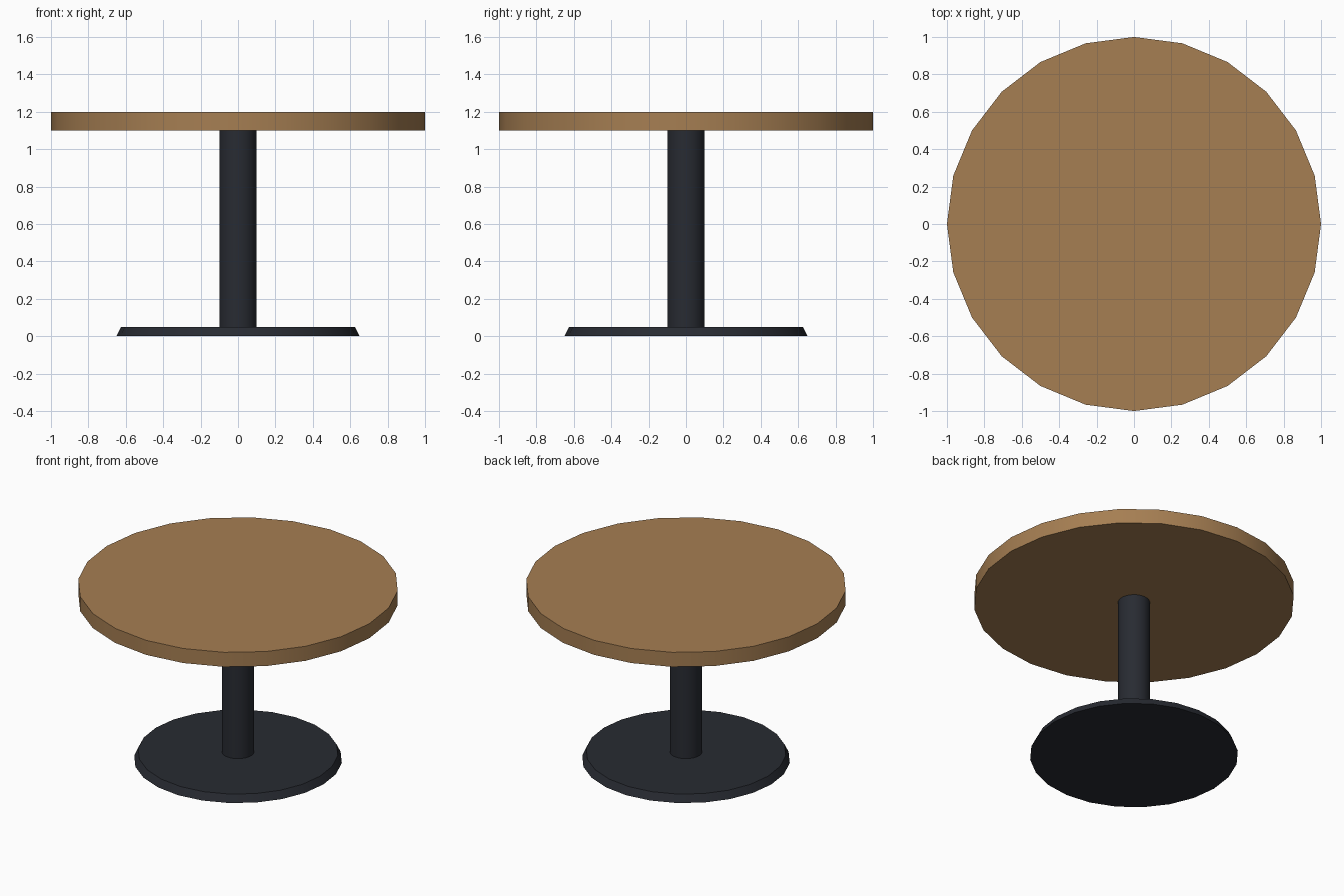
import bpy
import math

if "Cube" in bpy.data.objects:
    bpy.data.objects.remove(bpy.data.objects["Cube"])


def material(name, color):
    mat = bpy.data.materials.new(name)
    mat.diffuse_color = (*color, 1.0)
    mat.use_nodes = True
    mat.node_tree.nodes["Principled BSDF"].inputs["Base Color"].default_value = mat.diffuse_color
    return mat


def disc(name, r_bottom, r_top, z0, z1, mat, sides=24):
    bpy.ops.mesh.primitive_cone_add(
        vertices=sides, radius1=r_bottom, radius2=r_top,
        depth=z1 - z0, location=(0, 0, (z0 + z1) / 2))
    obj = bpy.context.object
    obj.name = name
    obj.data.materials.append(mat)
    bpy.ops.object.shade_smooth_by_angle(angle=math.radians(30))
    return obj


wood = material("wood", (0.38, 0.21, 0.085))
metal = material("dark_metal", (0.021, 0.024, 0.032))

# Floor plate with tapered rim
disc("base_plate", 0.65, 0.625, 0.0, 0.05, metal)
# Central column
disc("column", 0.1, 0.1, 0.05, 1.1, metal)
# Round wooden top
disc("table_top", 1.0, 1.0, 1.1, 1.2, wood)
